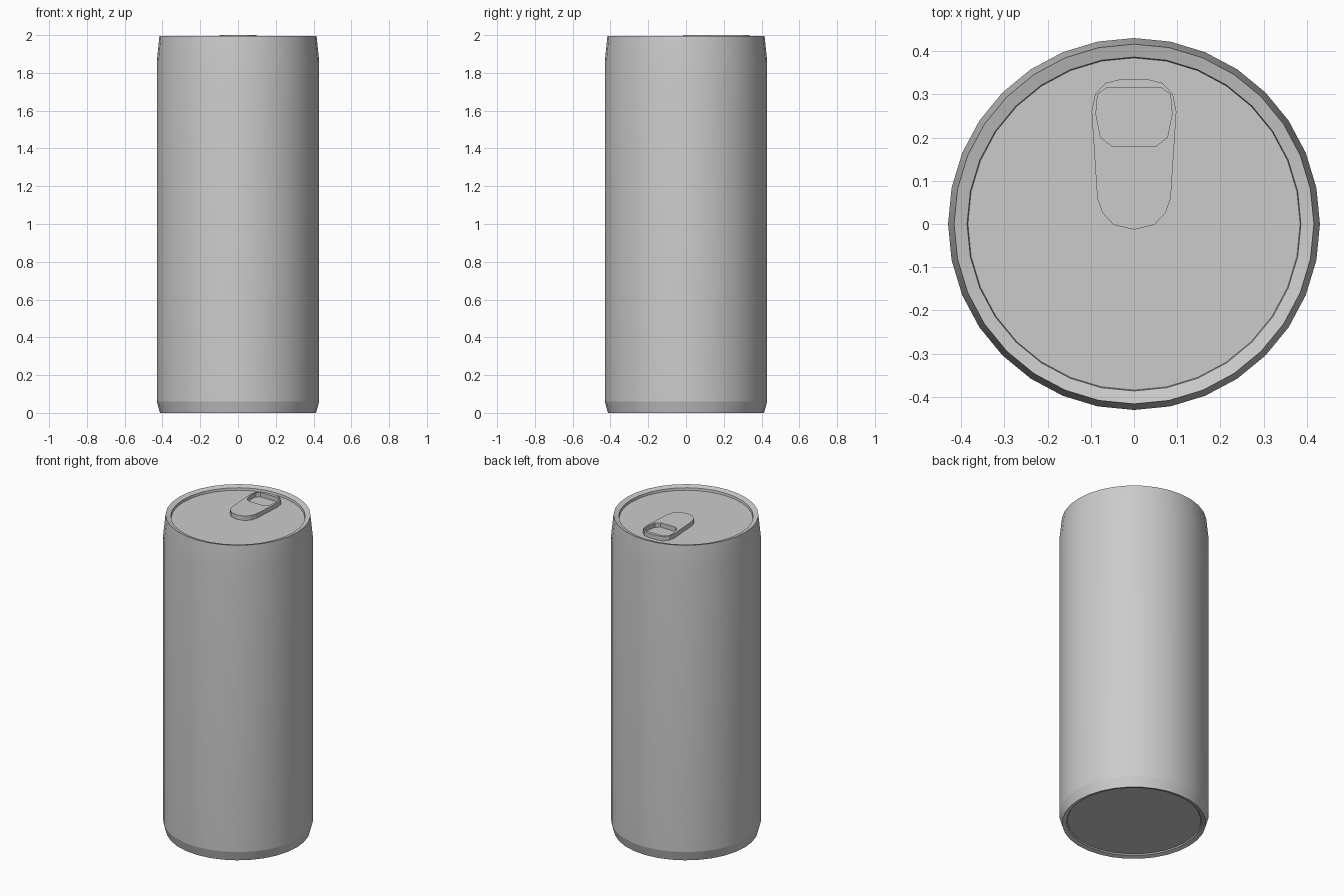
import bpy, bmesh
from math import radians, tau
from mathutils import Matrix

if "Cube" in bpy.data.objects:
    bpy.data.objects.remove(bpy.data.objects["Cube"])

SEGMENTS = 32


def lathe(name, profile):
    """Spin an (r, z) profile round the z axis; both ends lie on the axis."""
    bm = bmesh.new()
    verts = [bm.verts.new((r, 0, z)) for r, z in profile]
    edges = [bm.edges.new(pair) for pair in zip(verts, verts[1:])]
    bmesh.ops.spin(bm, geom=verts + edges, cent=(0, 0, 0), axis=(0, 0, 1),
                   angle=tau, steps=SEGMENTS, use_merge=False)
    bmesh.ops.remove_doubles(bm, verts=bm.verts, dist=1e-4)
    bmesh.ops.recalc_face_normals(bm, faces=bm.faces)
    mesh = bpy.data.meshes.new(name)
    bm.to_mesh(mesh)
    bm.free()
    obj = bpy.data.objects.new(name, mesh)
    bpy.context.collection.objects.link(obj)
    return obj


def select_only(obj):
    bpy.ops.object.select_all(action='DESELECT')
    obj.select_set(True)
    bpy.context.view_layer.objects.active = obj


def mirrored(half):
    """Close a half outline (x >= 0, top to bottom) across x = 0."""
    return half + [(-x, y) for x, y in reversed(half) if x > 0]


# Can body with chamfered foot, tapered neck, sloped rim and recessed ends
can = lathe("can_body", [
    (0, 0.015), (0.383, 0.015), (0.388, 0.008), (0.413, 0),
    (0.43, 0.06), (0.43, 1.86), (0.416, 1.996),
    (0.386, 1.987), (0.384, 1.972), (0, 1.972)])
select_only(can)
bpy.ops.object.shade_smooth_by_angle(angle=radians(15))

# Pull tab: flat outline with a finger hole, extruded
outer = [(0.03, 0.335), (0.066, 0.326), (0.09, 0.30), (0.098, 0.26),
         (0.085, 0.06), (0.073, 0.026), (0.047, -0.002), (0, -0.013)]
hole = [(0.063, 0.315), (0.084, 0.30), (0.088, 0.255),
        (0.077, 0.20), (0.051, 0.18)]
curve = bpy.data.curves.new("pull_tab", 'CURVE')
curve.dimensions = '2D'
curve.fill_mode = 'BOTH'
curve.extrude = 0.015
for half in (outer, hole):
    points = mirrored(half)
    spline = curve.splines.new('POLY')
    spline.points.add(len(points) - 1)
    for p, (x, y) in zip(spline.points, points):
        p.co = (x, y, 0, 1)
    spline.use_cyclic_u = True
tab = bpy.data.objects.new("pull_tab", curve)
tab.location.z = 1.985
bpy.context.collection.objects.link(tab)
select_only(tab)
bpy.ops.object.convert(target='MESH')
bpy.ops.object.shade_flat()
